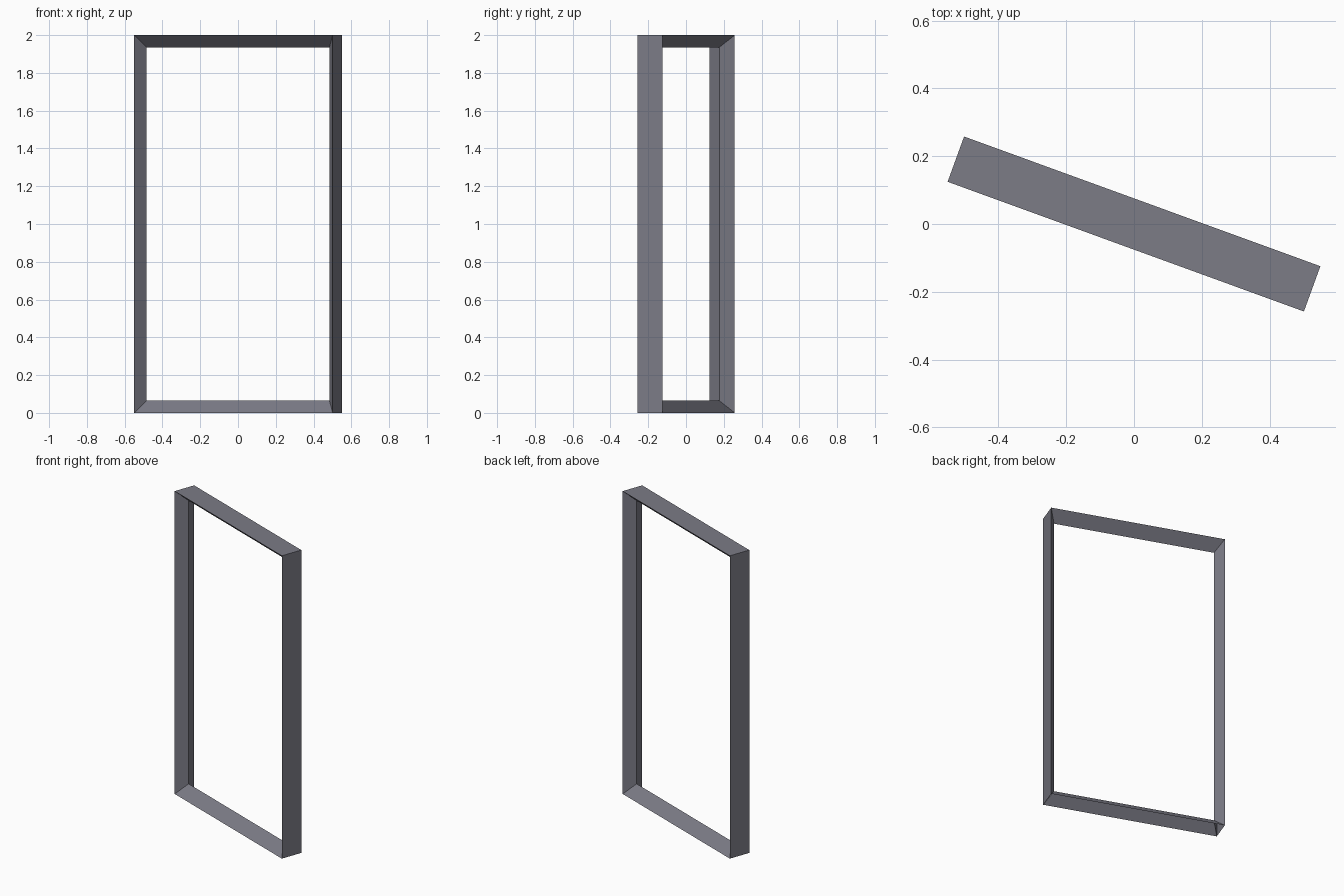
import bpy
import bmesh
from math import radians
from mathutils import Matrix

cube = bpy.data.objects.get("Cube")
if cube:
    bpy.data.objects.remove(cube, do_unlink=True)

# Overall size of the frame and how far its V-shaped inner ridge reaches in
HALF_WIDTH, HEIGHT, HALF_DEPTH = 0.559, 2.0, 0.071
SIDE_RIDGE, RAIL_RIDGE = 0.044, 0.065

# Slate grey paint
paint = bpy.data.materials.new("slate_grey")
colour = (0.20, 0.20, 0.24, 1)
paint.use_nodes = True
paint.diffuse_color = colour
paint.node_tree.nodes["Principled BSDF"].inputs["Base Color"].default_value = colour

bm = bmesh.new()


def ring(inset_x, inset_z, y):
    """Rectangle of four corners, starting bottom right."""
    x, low, high = HALF_WIDTH - inset_x, inset_z, HEIGHT - inset_z
    corners = [(-x, low), (x, low), (x, high), (-x, high)]
    return [bm.verts.new((cx, y, cz)) for cx, cz in corners]


front = ring(0, 0, -HALF_DEPTH)
ridge = ring(SIDE_RIDGE, RAIL_RIDGE, 0)
back = ring(0, 0, HALF_DEPTH)

# Mitred bevels on both sides, then the flat outer faces (the floor side is open)
for i in range(4):
    j = (i + 1) % 4
    bm.faces.new((front[i], front[j], ridge[j], ridge[i]))
    bm.faces.new((ridge[i], ridge[j], back[j], back[i]))
    if i > 0:
        bm.faces.new((back[i], back[j], front[j], front[i]))

# The frame stands turned about the vertical axis
bm.transform(Matrix.Rotation(radians(-20), 4, "Z"))
mesh = bpy.data.meshes.new("door_frame")
bm.to_mesh(mesh)
bm.free()
mesh.materials.append(paint)
frame = bpy.data.objects.new("door_frame", mesh)
bpy.context.collection.objects.link(frame)
